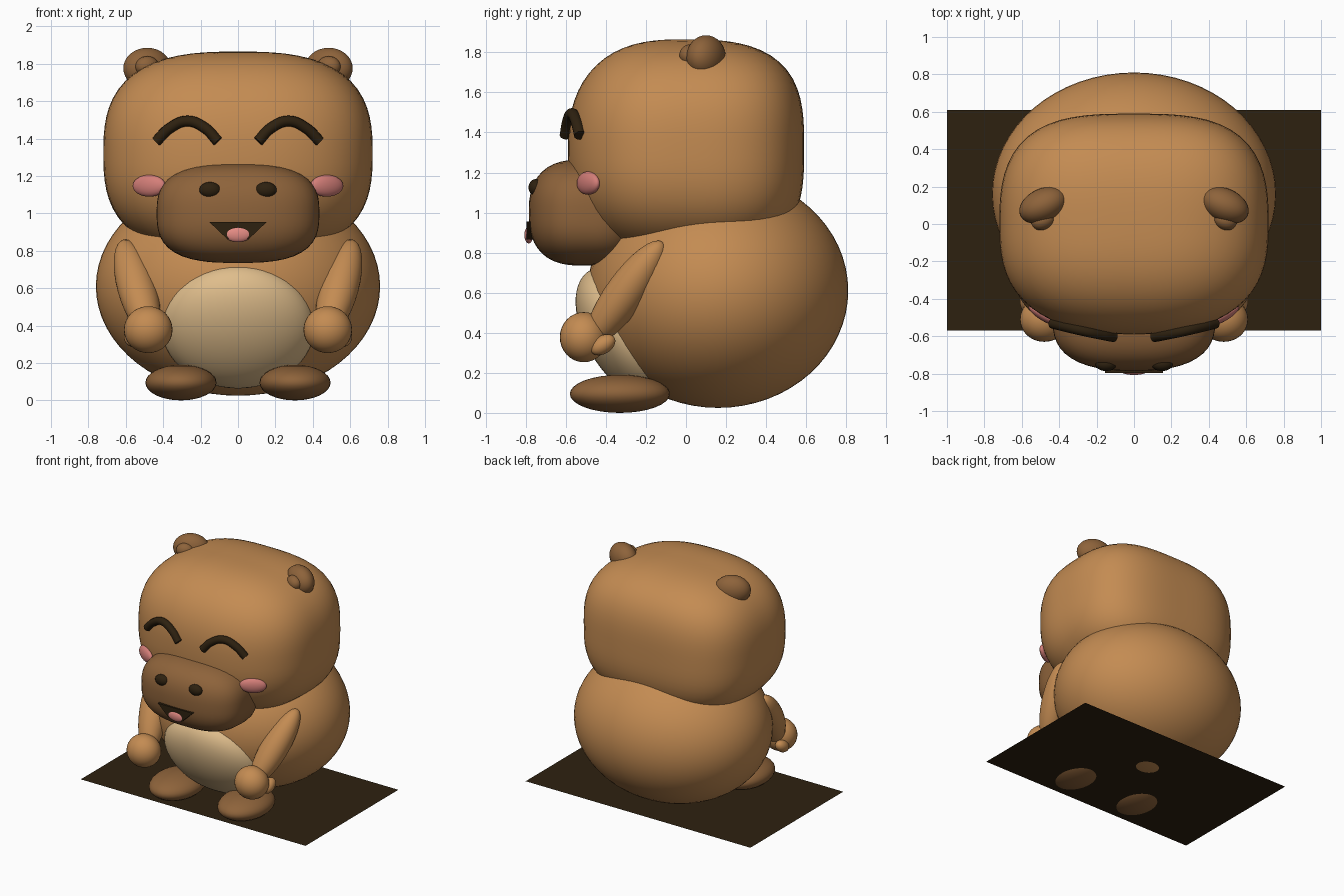
import bpy, bmesh, math
from mathutils import Vector, Matrix

if "Cube" in bpy.data.objects:
    bpy.data.objects.remove(bpy.data.objects["Cube"], do_unlink=True)


def material(name, rgb):
    m = bpy.data.materials.new(name)
    m.use_nodes = True
    m.diffuse_color = (*rgb, 1)
    m.node_tree.nodes["Principled BSDF"].inputs["Base Color"].default_value = (*rgb, 1)
    return m


FUR = material("tan fur", (0.55, 0.26, 0.085))
BROWN = material("brown fur", (0.27, 0.125, 0.043))
CREAM = material("cream belly", (0.74, 0.51, 0.26))
DARK = material("dark brown", (0.027, 0.015, 0.005))
PINK = material("blush pink", (0.66, 0.21, 0.19))
TONGUE = material("tongue pink", (0.78, 0.26, 0.23))


def finish(name, bm, mat, smooth=True):
    mesh = bpy.data.meshes.new(name)
    bm.to_mesh(mesh)
    bm.free()
    mesh.materials.append(mat)
    for p in mesh.polygons:
        p.use_smooth = smooth
    ob = bpy.data.objects.new(name, mesh)
    bpy.context.collection.objects.link(ob)
    return ob


def blob(name, centre, radii, mat, axis=None, turn=0, power=None, segs=40):
    """Ellipsoid; 'axis' aims its z, 'turn' spins it about z, 'power' boxes it."""
    bm = bmesh.new()
    bmesh.ops.create_uvsphere(bm, u_segments=segs, v_segments=segs // 2, radius=1)
    if power:
        for v in bm.verts:
            d = v.co.normalized()
            n = power + 0.3 * d.y      # softer towards the front
            v.co = d / sum(abs(c) ** n for c in d) ** (1 / n)
    rot = Matrix.Rotation(math.radians(turn), 4, 'Z')
    if axis:
        rot = Vector(axis).to_track_quat('Z', 'Y').to_matrix().to_4x4()
    bm.transform(Matrix.Translation(centre) @ rot @ Matrix.Diagonal((*radii, 1)))
    return finish(name, bm, mat)


def pair(name, centre, radii, mat, axis=None, turn=0, segs=32):
    """The same blob on the left (+x) and the right (-x)."""
    for side, s in (("left", 1), ("right", -1)):
        c = (s * centre[0], *centre[1:])
        a = (s * axis[0], *axis[1:]) if axis else None
        blob(f"{side}_{name}", c, radii, mat, a, s * turn, segs=segs)


# Body, belly patch and head
blob("body", (0, 0.16, 0.61), (0.76, 0.65, 0.585), FUR, segs=64)
blob("belly", (0, -0.3, 0.395), (0.41, 0.2, 0.364), CREAM, axis=(0, -0.5, 0.865), segs=56)
blob("head", (0, 0, 1.32), (0.72, 0.59, 0.545), FUR, power=2.75, segs=72)

# Muzzle and nostrils
blob("muzzle", (0, -0.5, 1.0), (0.435, 0.285, 0.265), BROWN, power=2.85, segs=56)
pair("nostril", (0.15, -0.75, 1.125), (0.057, 0.036, 0.042), DARK)

# Ears with inner bumps
pair("ear", (0.485, 0.1, 1.775), (0.135, 0.09, 0.11), BROWN, turn=-24)
pair("inner_ear", (0.485, 0.02, 1.785), (0.066, 0.05, 0.055), BROWN, turn=-24)

# Cheeks
pair("cheek", (0.475, -0.488, 1.147), (0.1, 0.033, 0.058), PINK, turn=30)

# Arms, hands and thumbs
pair("arm", (0.54, -0.3, 0.6), (0.105, 0.1, 0.32), FUR, axis=(0.13, 0.33, 0.46))
pair("hand", (0.48, -0.51, 0.378), (0.13, 0.12, 0.125), FUR)
pair("thumb", (0.565, -0.415, 0.34), (0.045, 0.045, 0.068), FUR, axis=(0, 0.8, 0.5))

# Feet
pair("foot", (0.305, -0.33, 0.095), (0.19, 0.25, 0.095), BROWN)

# Closed smiling eyes: bevelled curves following the face
for side, s in (("left", 1), ("right", -1)):
    curve = bpy.data.curves.new(f"{side}_eye", 'CURVE')
    curve.dimensions = '3D'
    curve.bevel_depth = 0.029
    curve.bevel_resolution = 4
    curve.use_fill_caps = True
    spline = curve.splines.new('BEZIER')
    path = [(0.108, 1.385), (0.175, 1.455), (0.27, 1.493), (0.365, 1.455), (0.437, 1.385)]
    spline.bezier_points.add(len(path) - 1)
    for p, (x, z) in zip(spline.bezier_points, path):
        p.co = (s * x, -0.622 + 0.18 * x + 0.12 * (x - 0.1) ** 2, z)
        p.handle_left_type = p.handle_right_type = 'AUTO'
    curve.materials.append(DARK)
    bpy.context.collection.objects.link(bpy.data.objects.new(f"{side}_eye", curve))

# Open mouth: a wedge set into the muzzle, with a tongue
bm = bmesh.new()
outline = [(-0.155, 0.955), (-0.06, 0.865), (0.06, 0.865), (0.155, 0.955)]
face = bm.faces.new([bm.verts.new((x, -0.797, z)) for x, z in outline])
out = bmesh.ops.extrude_face_region(bm, geom=[face])
bmesh.ops.translate(bm, vec=(0, 0.06, 0),
                    verts=[v for v in out["geom"] if isinstance(v, bmesh.types.BMVert)])
bmesh.ops.recalc_face_normals(bm, faces=bm.faces)
finish("mouth", bm, DARK, smooth=False)
blob("tongue", (0, -0.785, 0.888), (0.072, 0.022, 0.042), TONGUE)

# Flat ground sheet under the animal
bm = bmesh.new()
bmesh.ops.create_grid(bm, x_segments=1, y_segments=1, size=1)
bm.transform(Matrix.Translation((0, 0.02, 0.03)) @ Matrix.Diagonal((1, 0.59, 1, 1)))
finish("base_sheet", bm, DARK, smooth=False)
